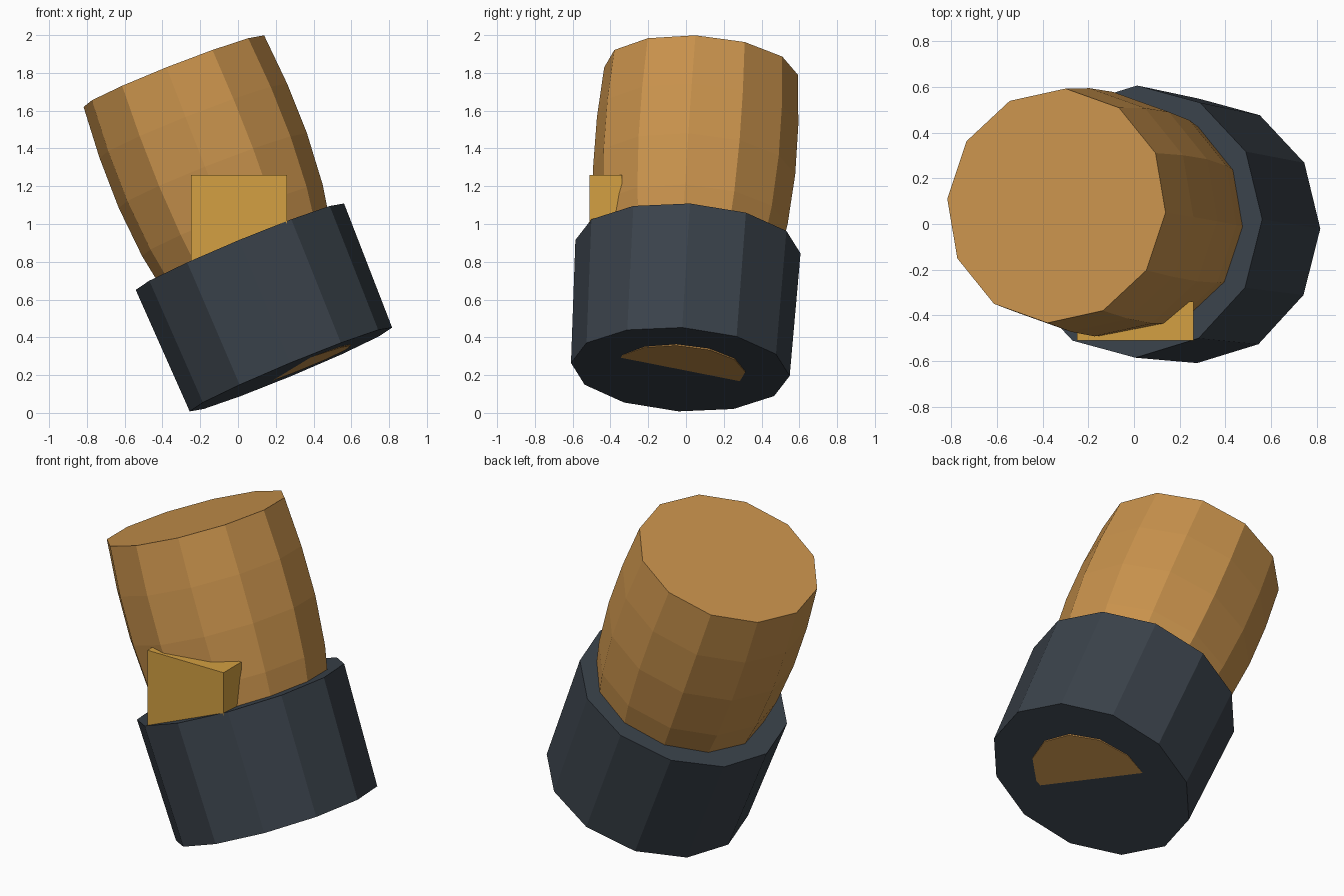
import bpy, bmesh, math
from mathutils import Vector

if "Cube" in bpy.data.objects:
    bpy.data.objects.remove(bpy.data.objects["Cube"])


def material(name, rgb):
    m = bpy.data.materials.new(name)
    m.diffuse_color = (*rgb, 1)
    m.use_nodes = True
    m.node_tree.nodes["Principled BSDF"].inputs["Base Color"].default_value = m.diffuse_color
    return m


def make_object(name, bm, mat):
    bmesh.ops.recalc_face_normals(bm, faces=bm.faces)
    me = bpy.data.meshes.new(name)
    bm.to_mesh(me)
    bm.free()
    me.materials.append(mat)
    ob = bpy.data.objects.new(name, me)
    bpy.context.collection.objects.link(ob)
    return ob


def lathe(name, base, axis, side, length, radii, mat, sides=12):
    """Capped solid of evenly spaced rings from base along axis."""
    w = Vector(axis).normalized()
    s = Vector(side)
    u = (s - w * s.dot(w)).normalized()
    v = w.cross(u)
    bm = bmesh.new()
    rings = []
    for i, r in enumerate(radii):
        c = Vector(base) + w * (length * i / (len(radii) - 1))
        angles = [2 * math.pi * k / sides for k in range(sides)]
        rings.append([bm.verts.new(c + r * (u * math.cos(a) + v * math.sin(a)))
                      for a in angles])
    for a, b in zip(rings, rings[1:]):
        for k in range(sides):
            n = (k + 1) % sides
            bm.faces.new((a[k], a[n], b[n], b[k]))
    bm.faces.new(rings[0])
    bm.faces.new(rings[-1])
    return make_object(name, bm, mat)


orange = material("warm_orange", (0.578, 0.287, 0.072))
gold = material("gold", (0.658, 0.352, 0.054))
slate = material("dark_slate", (0.042, 0.054, 0.069))

base = (0.28, -0.03, 0.23)

# Barrel-shaped body, leaning to the left
lathe("body", base, (-0.62, 0.11, 1.58), (-0.48, 0.03, -0.19), 1.70,
      [0.345, 0.41, 0.465, 0.515, 0.537, 0.535, 0.515], orange)

# Wide cuff around the lower body
lathe("cuff", base, (-0.27, 0.0404, 0.65), (-0.53, -0.01, -0.225), 0.705,
      [0.58, 0.597], slate)

# Upright front plate, its foot sloped to sit inside the cuff
bm = bmesh.new()
bmesh.ops.create_cube(bm, size=1)
for p in bm.verts:
    top = p.co.z > 0
    p.co.x = 0.26 if p.co.x > 0 else -0.25
    p.co.y = -0.34 if p.co.y > 0 else -0.51
    p.co.z = 1.26 if top else 0.87 + 0.415 * p.co.x
make_object("front_plate", bm, gold)
